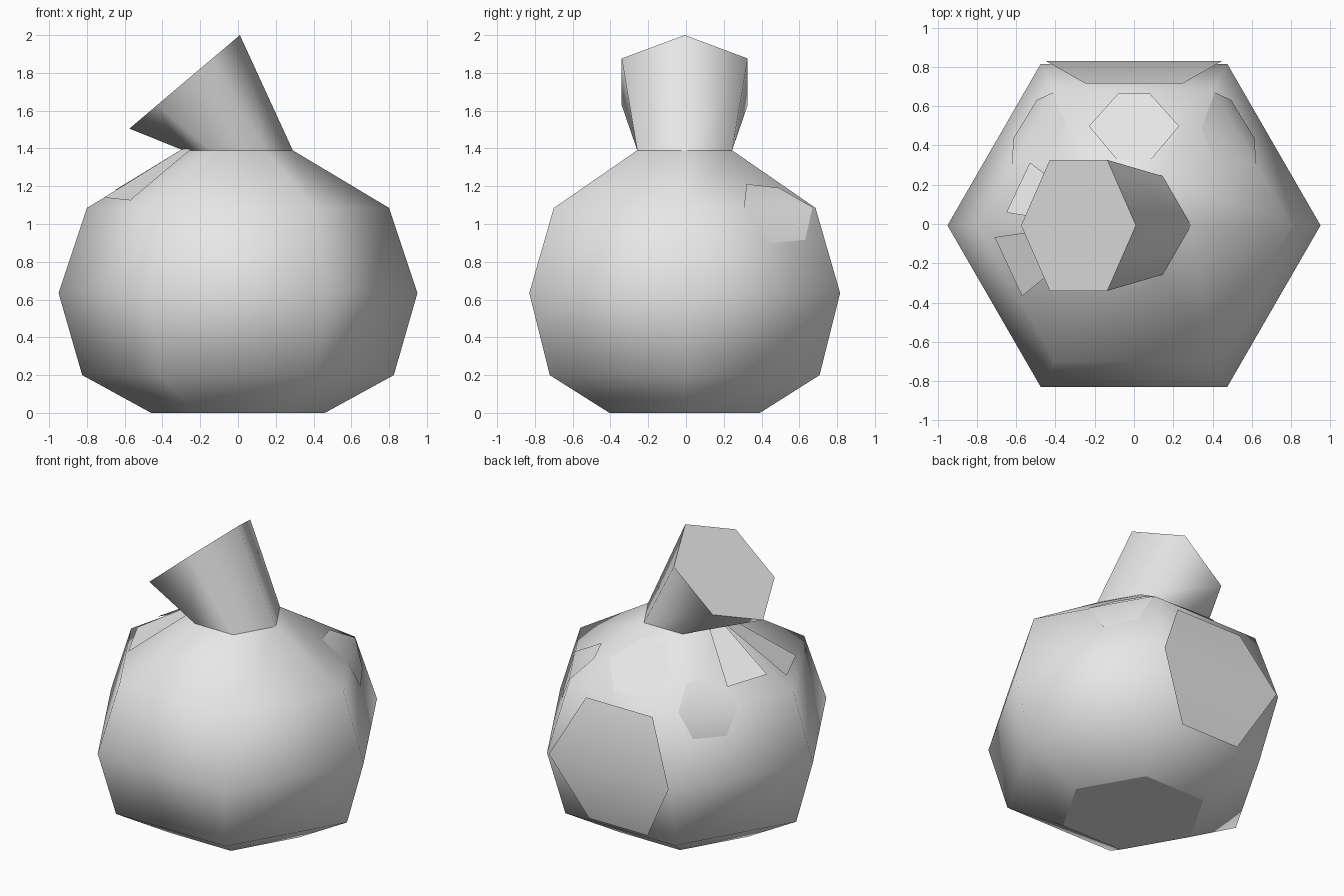
import bpy, bmesh
from math import cos, sin, pi, radians
from mathutils import Vector

if "Cube" in bpy.data.objects:
    bpy.data.objects.remove(bpy.data.objects["Cube"])

grey = bpy.data.materials.new("plain_grey")
grey.use_nodes = True
grey.diffuse_color = (0.8, 0.8, 0.8, 1)
grey.node_tree.nodes["Principled BSDF"].inputs["Base Color"].default_value = (0.8, 0.8, 0.8, 1)

SHIFT = Vector((0, -0.007, 0))
# Hexagonal sack outline: corner radius and height
PROFILE = [(0.46, 0), (0.825, 0.2), (0.95, 0.635), (0.8, 1.085), (0.29, 1.39)]


def make(name, points, faces, flat=()):
    """Mesh object with smooth sides; faces listed in flat keep sharp borders."""
    bm = bmesh.new()
    verts = [bm.verts.new(Vector(p) + SHIFT) for p in points]
    for i, f in enumerate(faces):
        face = bm.faces.new([verts[k] for k in f])
        face.smooth = i not in flat
    for face in bm.faces:
        if not face.smooth:
            for e in face.edges:
                e.smooth = False
    mesh = bpy.data.meshes.new(name)
    bm.to_mesh(mesh)
    bm.free()
    mesh.materials.append(grey)
    obj = bpy.data.objects.new(name, mesh)
    bpy.context.collection.objects.link(obj)
    return obj


def hexagon(r, z):
    return [Vector((r * cos(k * pi / 3), r * sin(k * pi / 3), z)) for k in range(6)]


def bridge(rings):
    return [(a * 6 + k, a * 6 + (k + 1) % 6, a * 6 + 6 + (k + 1) % 6, a * 6 + 6 + k)
            for a in range(rings - 1) for k in range(6)]


def on_sack(angle, t, z, gap):
    """Point on the sack side facing the angle, t along it, at height z."""
    for (r0, z0), (r1, z1) in zip(PROFILE, PROFILE[1:]):
        if z0 <= z <= z1:
            r = (r0 + (r1 - r0) * (z - z0) / (z1 - z0)) * cos(pi / 6) + gap
            break
    a = radians(angle)
    return Vector((r * cos(a) - t * sin(a), r * sin(a) + t * cos(a), z + gap * 0.3))


def patch(name, angle, outline, gap, mirror=1):
    """Six-sided patch folded across its widest corners."""
    pts = [on_sack(angle, t, z, gap) for t, z in outline]
    for p in pts:
        p.x *= mirror
    faces = [(0, 1, 2, 5), (5, 2, 3, 4)]
    if (pts[1] - pts[0]).cross(pts[2] - pts[0]).dot(Vector((pts[0].x, pts[0].y, 0))) < 0:
        faces = [f[::-1] for f in faces]
    make(name, pts, faces)


# Sack body with a flat base
rings = [p for r, z in PROFILE for p in hexagon(r, z)]
sides = bridge(len(PROFILE))
make("sack_body", rings, sides + [(5, 4, 3, 2, 1, 0)], flat=[len(sides)])

# Flared neck, its closed mouth tilted to one side
mouth_centre = Vector((-0.2825, 0.0, 1.7525))
across = Vector((0.2925, 0, 0.2475))
mouth = [mouth_centre + across * cos(k * pi / 3) + Vector((0, 0.385 * sin(k * pi / 3), 0))
         for k in range(6)]
make("sack_neck", hexagon(0.29, 1.39) + mouth, bridge(2) + [tuple(range(6, 12))], flat=[6])

# Large patch on the back
patch("back_pad", 90, [(-0.25, 1.03), (0.25, 1.03), (0.45, 0.635), (0.22, 0.22),
                       (-0.22, 0.22), (-0.45, 0.635)], 0.015)

# Three small patches above it
patch("middle_patch", 90, [(-0.09, 1.335), (0.09, 1.335), (0.23, 1.22), (0.08, 1.105),
                           (-0.08, 1.105), (-0.23, 1.22)], 0.008)
for side, mirror in (("left", 1), ("right", -1)):
    patch(side + "_patch", 30, [(0.08, 1.21), (0.26, 1.19), (0.38, 1.087), (0.305, 0.915),
                                (0.08, 0.895), (-0.04, 1.087)], 0.006, mirror)

# Two tie ends lying on the shoulder
make("front_tie_end", [(-0.29, 0, 1.40), (-0.71, -0.06, 1.14), (-0.57, -0.36, 1.125),
                       (-0.25, -0.1, 1.395)], [(0, 1, 2, 3)], flat=[0])
make("back_tie_end", [(-0.29, 0.01, 1.40), (-0.25, 0.11, 1.395), (-0.53, 0.32, 1.16),
                      (-0.65, 0.065, 1.18)], [(0, 1, 2, 3)], flat=[0])
